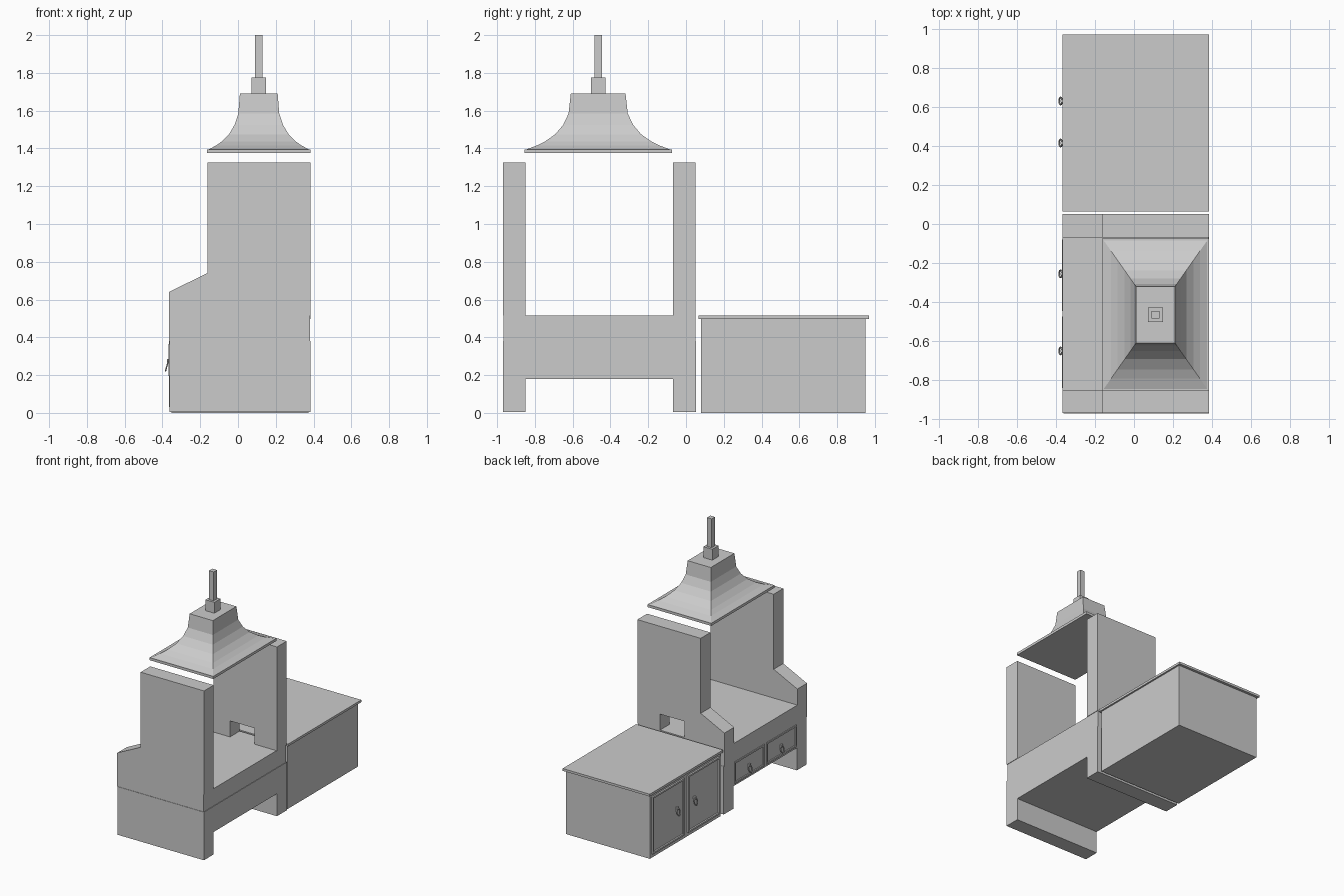
import bpy, bmesh
from math import radians
from mathutils import Matrix

if "Cube" in bpy.data.objects:
    bpy.data.objects.remove(bpy.data.objects["Cube"])


def obj_from_bm(name, bm):
    bmesh.ops.recalc_face_normals(bm, faces=bm.faces)
    me = bpy.data.meshes.new(name)
    bm.to_mesh(me)
    bm.free()
    ob = bpy.data.objects.new(name, me)
    bpy.context.collection.objects.link(ob)
    return ob


def box(name, x, y, z):
    bm = bmesh.new()
    bmesh.ops.create_cube(bm, size=1)
    for v in bm.verts:
        v.co = [r[0] if c < 0 else r[1] for c, r in zip(v.co, (x, y, z))]
    return obj_from_bm(name, bm)


def extrude_profile(name, pts, axis, lo, hi):
    """Extrude a 2D profile (other axis, z) along x or y."""
    bm = bmesh.new()
    place = (lambda a, z: (lo, a, z)) if axis == 'x' else (lambda a, z: (a, lo, z))
    f = bm.faces.new([bm.verts.new(place(a, z)) for a, z in pts])
    ret = bmesh.ops.extrude_face_region(bm, geom=[f])
    d = (hi - lo, 0, 0) if axis == 'x' else (0, hi - lo, 0)
    bmesh.ops.translate(bm, vec=d, verts=[g for g in ret['geom'] if isinstance(g, bmesh.types.BMVert)])
    return obj_from_bm(name, bm)


def panel(name, x, y, z, depth=0.012, frame=0.018):
    """Door or drawer front with a recessed centre, facing -x."""
    bm = bmesh.new()
    bmesh.ops.create_cube(bm, size=1)
    for v in bm.verts:
        v.co = [r[0] if c < 0 else r[1] for c, r in zip(v.co, ((x, x + depth + 0.01), y, z))]
    bm.normal_update()
    face = min(bm.faces, key=lambda f: f.calc_center_median().x)
    bmesh.ops.inset_region(bm, faces=[face], thickness=frame)
    bmesh.ops.inset_region(bm, faces=[face], thickness=0.005, depth=-0.008)
    return obj_from_bm(name, bm)


def handle(name, y, z):
    """Hanging oval ring pull on a small stud."""
    bpy.ops.mesh.primitive_torus_add(major_radius=0.019, minor_radius=0.004,
                                     major_segments=16, minor_segments=6)
    ob = bpy.context.object
    ob.name = name
    ob.data.transform(Matrix.Translation((-0.376, y, z)) @ Matrix.Rotation(radians(15), 4, 'Y')
                      @ Matrix.Diagonal((1, 1, 1.45, 1)) @ Matrix.Rotation(radians(90), 4, 'Y'))
    bpy.ops.object.shade_smooth_by_angle()
    box(name + "_stud", (-0.377, -0.35), (y - 0.007, y + 0.007), (z + 0.018, z + 0.036))


# Hearth base with open bay between two full-depth legs
Y0, Y1, Y2, Y3 = -0.97, -0.85, -0.07, 0.052
extrude_profile("hearth_base", [(Y0, 0.005), (Y1, 0.005), (Y1, 0.18), (Y2, 0.18), (Y2, 0.005),
                                (Y3, 0.005), (Y3, 0.38), (Y0, 0.38)], 'x', -0.362, 0.385)
box("hearth_top", (-0.366, 0.381), (Y0 + 0.003, Y3 - 0.003), (0.38, 0.515))

# Side walls, the one beside the counter with a notch at its foot
outer = [(0.385, 0.515), (0.385, 1.325), (-0.162, 1.325), (-0.162, 0.74), (-0.366, 0.64), (-0.366, 0.515)]
notch = [(-0.02, 0.515), (-0.02, 0.64), (0.19, 0.64), (0.19, 0.515)]
extrude_profile("side_wall_plain", outer, 'y', Y0 + 0.002, Y1)
extrude_profile("side_wall_notched", outer + notch, 'y', Y2, Y3 - 0.002)

# Flared hood: stacked rectangular rings
CX, CY = 0.11, -0.465
rings = [(1.395, 1.0), (1.415, 0.77), (1.437, 0.58), (1.475, 0.35), (1.525, 0.17), (1.585, 0.05), (1.69, 0.0)]
bm = bmesh.new()
prev = None
for z, f in rings:
    hx, hy = 0.1 + 0.165 * f, 0.145 + 0.235 * f
    cur = [bm.verts.new((CX + sx * hx, CY + sy * hy, z)) for sx, sy in ((-1, -1), (1, -1), (1, 1), (-1, 1))]
    if prev:
        for i in range(4):
            j = (i + 1) % 4
            bm.faces.new((prev[i], prev[j], cur[j], cur[i]))
    else:
        bm.faces.new(cur[::-1])
    prev = cur
bm.faces.new(prev)
obj_from_bm("hood", bm)


def centred(name, hx, hy, z0, z1):
    box(name, (CX - hx, CX + hx), (CY - hy, CY + hy), (z0, z1))


# Hood rim, collar and flue
centred("hood_rim", 0.275, 0.39, 1.375, 1.395)
centred("flue_collar", 0.038, 0.038, 1.69, 1.775)
centred("flue_pipe", 0.02, 0.02, 1.775, 2.0)

# Counter cabinet
box("cabinet_body", (-0.353, 0.372), (0.08, 0.95), (0, 0.497))
box("counter_top", (-0.366, 0.385), (0.065, 0.97), (0.497, 0.515))

# Doors and drawers with ring pulls
for i, (a, b, k) in enumerate([(0.10, 0.49, 0.415), (0.54, 0.93, 0.63)], 1):
    panel(f"door_{i}", -0.366, (a, b), (0.03, 0.475))
    handle(f"door_handle_{i}", k, 0.25)
for i, (a, b, k) in enumerate([(-0.445, -0.08, -0.255), (-0.84, -0.475, -0.65)], 1):
    panel(f"drawer_{i}", -0.368, (a, b), (0.195, 0.365))
    handle(f"drawer_handle_{i}", k, 0.25)
